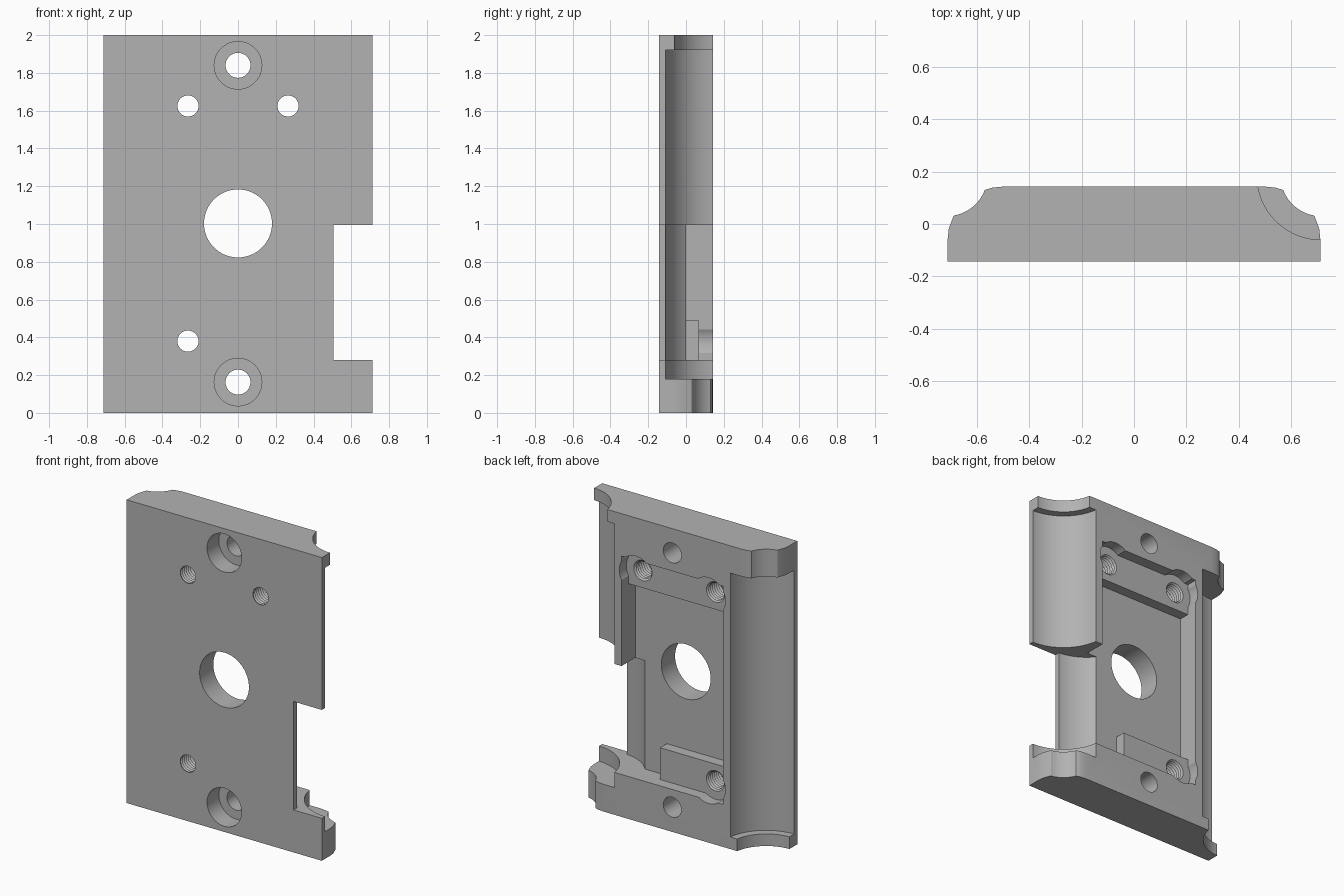
import bpy, bmesh, math
from mathutils import Matrix

cube = bpy.data.objects.get("Cube")
if cube:
    bpy.data.objects.remove(cube, do_unlink=True)

grey = bpy.data.materials.new("plain grey")
grey.use_nodes = True
colour = (0.45, 0.45, 0.45, 1)
grey.diffuse_color = colour
grey.node_tree.nodes["Principled BSDF"].inputs["Base Color"].default_value = colour

HALF_W, FRONT, BACK = 0.712, -0.143, 0.143


def to_object(bm, name):
    bmesh.ops.recalc_face_normals(bm, faces=bm.faces)
    mesh = bpy.data.meshes.new(name)
    bm.to_mesh(mesh)
    bm.free()
    mesh.materials.append(grey)
    obj = bpy.data.objects.new(name, mesh)
    bpy.context.collection.objects.link(obj)
    return obj


def upright_prism(name, outline, z0, z1):
    bm = bmesh.new()
    face = bm.faces.new([bm.verts.new((x, y, z0)) for x, y in outline])
    up = bmesh.ops.extrude_face_region(bm, geom=[face])["geom"]
    bmesh.ops.translate(bm, vec=(0, 0, z1 - z0),
                        verts=[v for v in up if isinstance(v, bmesh.types.BMVert)])
    return to_object(bm, name)


def box(x0, x1, y0, y1, z0, z1):
    return upright_prism("box_cutter", [(x0, y0), (x1, y0), (x1, y1), (x0, y1)], z0, z1)


def upright_rod(x, y, r, z0, z1):
    ring = [math.tau * (i + 0.5) / 96 for i in range(96)]
    return upright_prism("rod_cutter", [(x + r * math.cos(a), y + r * math.sin(a)) for a in ring], z0, z1)


def drill(x, z, profile, sides=48):
    # Lathe a (y, radius) profile around an axis running front to back
    bm = bmesh.new()
    rings = []
    for y, r in profile:
        rings.append([bm.verts.new((x + r * math.cos(math.tau * i / sides), y,
                                    z + r * math.sin(math.tau * i / sides))) for i in range(sides)])
    for a, b in zip(rings, rings[1:]):
        for i in range(sides):
            j = (i + 1) % sides
            bm.faces.new((a[i], a[j], b[j], b[i]))
    bm.faces.new(rings[0])
    bm.faces.new(rings[-1])
    return to_object(bm, "drill_cutter")


def cut(cutter):
    mod = plate.modifiers.new("cut", "BOOLEAN")
    mod.operation, mod.solver, mod.object = "DIFFERENCE", "EXACT", cutter
    bpy.context.view_layer.objects.active = plate
    bpy.ops.object.modifier_apply(modifier=mod.name)
    bpy.data.objects.remove(cutter, do_unlink=True)


# Plate with rounded back corners
side = [(HALF_W, FRONT), (HALF_W, -0.06), (0.708, -0.02), (0.69, 0.03),
        (0.57, 0.13), (0.54, 0.139), (0.5, BACK)]
plate = upright_prism("mounting_plate", side + [(-x, y) for x, y in reversed(side)], 0, 2)

# Long corner channels, each the other turned half round
CX, CY = 0.715, 0.185
for s in (1, -1):
    for r, z0, z1 in ((0.155, -0.1, 0.2), (0.295, 0.18, 1.92), (0.245, 1.9, 2.1)):
        a, b = sorted((1 + s * (z0 - 1), 1 + s * (z1 - 1)))
        cut(upright_rod(s * CX, CY, r, a, b))

# Side notch and the hollow beside it
cut(box(0.505, 0.9, -0.3, 0.4, 0.28, 0.995))
cut(upright_rod(0.53, CY, 0.295, 0.28, 0.995))

# Back pocket: shallow over the pads, deeper elsewhere
PAD, FLOOR, PX = 0.07, 0.0, 0.37
cut(box(-PX, PX, PAD, 0.3, 0.28, 1.72))
cut(box(-PX, PX, FLOOR, 0.3, 0.49, 1.51))
cut(box(0.14, PX, FLOOR, 0.3, 0.28, 0.5))

# Threaded holes with round clearance above each pad
thread = [(-0.2, 0.056)]
for i in range(11):
    y = -0.14 + i * 0.02
    thread += [(y, 0.056), (y + 0.01, 0.067)]
thread += [(0.08, 0.056), (0.1, 0.056)]
for x, z in ((-0.265, 1.625), (0.265, 1.625), (-0.265, 0.38)):
    cut(drill(x, z, [(PAD, 0.122), (0.3, 0.122)]))
    cut(drill(x, z, thread, 32))

# Counterbored screw holes and the large centre hole
for z in (0.163, 1.84):
    cut(drill(0, z, [(-0.3, 0.126), (-0.02, 0.126), (-0.02, 0.066), (0.3, 0.066)]))
cut(drill(0, 1.003, [(-0.3, 0.18), (0.3, 0.18)], 72))

# Smooth the curved walls, keep edges crisp
bpy.ops.object.select_all(action="DESELECT")
plate.select_set(True)
bpy.context.view_layer.objects.active = plate
bpy.ops.object.shade_smooth_by_angle(angle=math.radians(25))
